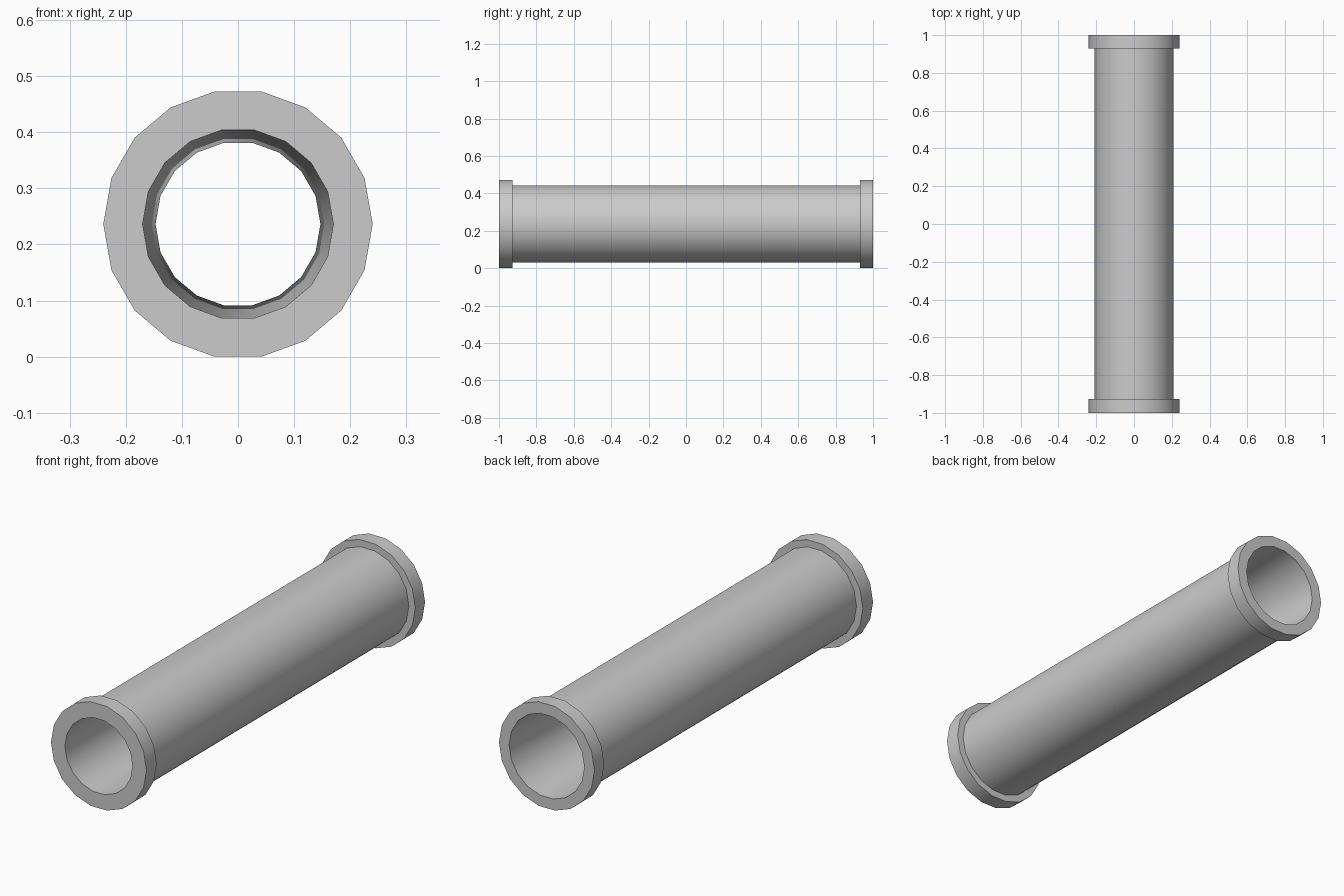
import bpy, bmesh, math

if "Cube" in bpy.data.objects:
    bpy.data.objects.remove(bpy.data.objects["Cube"])

SIDES = 18
R = 0.24
CENTRE_Z = R * math.sin(math.radians(80))  # rests on a flat facet

# Closed wall section as (radius, y): flanged outside, slightly waisted bore
profile = [
    (0.17, -1.0), (R, -1.0), (R, -0.927), (0.208, -0.927),
    (0.208, 0.93), (R, 0.93), (R, 1.0), (0.189, 1.0), (0.147, 0.0),
]


def lathe(name, section, sides):
    bm = bmesh.new()
    rings = []
    for i in range(sides):
        a = 2 * math.pi * i / sides
        rings.append([bm.verts.new((r * math.cos(a), y, CENTRE_Z + r * math.sin(a)))
                      for r, y in section])
    n = len(section)
    for i in range(sides):
        p, q = rings[i], rings[(i + 1) % sides]
        for j in range(n):
            k = (j + 1) % n
            bm.faces.new((p[j], p[k], q[k], q[j]))
    bmesh.ops.recalc_face_normals(bm, faces=bm.faces)
    mesh = bpy.data.meshes.new(name)
    bm.to_mesh(mesh)
    bm.free()
    obj = bpy.data.objects.new(name, mesh)
    bpy.context.collection.objects.link(obj)
    return obj


# Flanged pipe
pipe = lathe("flanged_pipe", profile, SIDES)
bpy.context.view_layer.objects.active = pipe
pipe.select_set(True)
bpy.ops.object.shade_smooth_by_angle(angle=math.radians(30))
